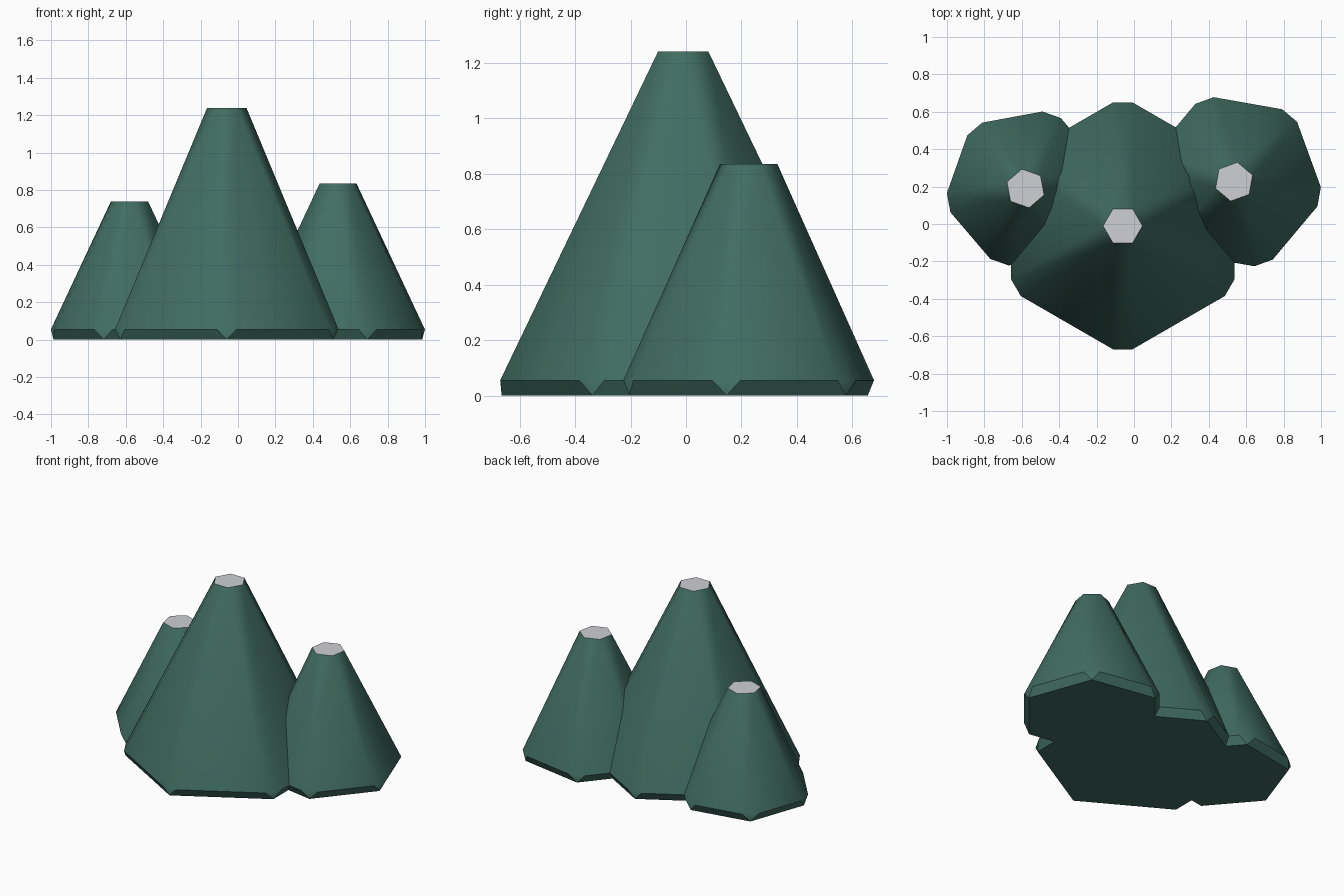
import bpy
import bmesh
from math import radians
from mathutils import Matrix, Vector

default = bpy.data.objects.get("Cube")
if default:
    bpy.data.objects.remove(default)


def make_material(name, color):
    mat = bpy.data.materials.new(name)
    mat.use_nodes = True
    mat.diffuse_color = color
    mat.node_tree.nodes["Principled BSDF"].inputs["Base Color"].default_value = color
    return mat


green = make_material("dark green rock", (0.052, 0.152, 0.121, 1))
snow = make_material("pale grey cap", (0.62, 0.63, 0.66, 1))

RIM_Z = 0.055      # height of the widest ring
HALF_CUT = 0.052   # half width of each cut corner
TOP_R = 0.105      # radius of the flat summit


def make_peak(name, x, y, radius, height, turn):
    """Six-sided peak: hexagon foot, cut-corner rim, hexagon summit."""
    bm = bmesh.new()
    foot, rim, top = [], [], []
    for i in range(6):
        rot = Matrix.Rotation(radians(turn + 60 * i), 3, "Z")
        half_turn = Matrix.Rotation(radians(30), 3, "Z")
        foot.append(bm.verts.new(rot @ Vector((radius - 0.005, 0, 0))))
        rim.append([bm.verts.new(rot @ Vector((radius, s * HALF_CUT, RIM_Z)))
                    for s in (-1, 1)])
        top.append(bm.verts.new(rot @ half_turn @ Vector((TOP_R, 0, height))))
    for i in range(6):
        j = (i + 1) % 6
        a, b = rim[i]
        c = rim[j][0]
        bm.faces.new((foot[i], b, a))               # corner notch
        bm.faces.new((foot[i], foot[j], c, b))      # sloped underside edge
        bm.faces.new((a, b, top[i], top[i - 1]))    # ridge
        bm.faces.new((b, c, top[i]))                # flank
    bm.faces.new(foot[::-1])
    cap = bm.faces.new(top)
    cap.material_index = 1
    bmesh.ops.recalc_face_normals(bm, faces=bm.faces)

    mesh = bpy.data.meshes.new(name)
    bm.to_mesh(mesh)
    bm.free()
    mesh.materials.append(green)
    mesh.materials.append(snow)
    obj = bpy.data.objects.new(name, mesh)
    obj.location = (x, y, 0)
    bpy.context.collection.objects.link(obj)

    # Smooth flanks, crisp rim and summit
    bpy.ops.object.select_all(action="DESELECT")
    obj.select_set(True)
    bpy.context.view_layer.objects.active = obj
    bpy.ops.object.shade_smooth_by_angle(angle=radians(35))
    return obj


make_peak("main_peak", -0.06, -0.01, 0.66, 1.24, 30)
make_peak("right_peak", -0.58, 0.19, 0.418, 0.74, 10.5)
make_peak("left_peak", 0.535, 0.226, 0.462, 0.835, -10)
